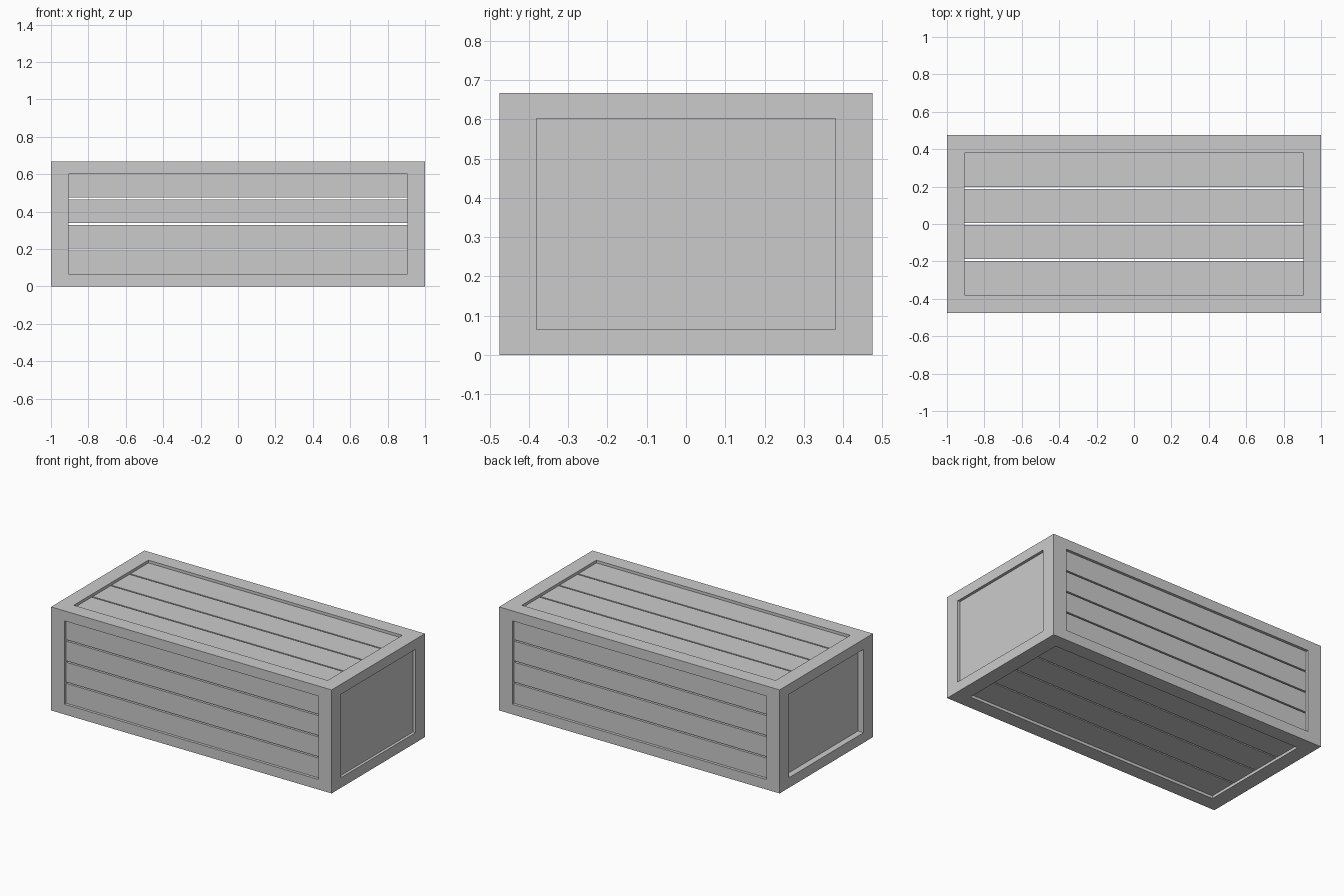
import bpy, bmesh
from itertools import product

if "Cube" in bpy.data.objects:
    bpy.data.objects.remove(bpy.data.objects["Cube"])

HALF = (1.0, 0.475)          # half length, half depth
HEIGHT = 0.667
IN_X, IN_Y = 0.905, 0.38     # half sizes of the framed openings
Z0, Z1 = 0.065, 0.602
RECESS, THICK, GAP = 0.018, 0.03, 0.009


def finish(name, bm):
    bmesh.ops.recalc_face_normals(bm, faces=bm.faces)
    mesh = bpy.data.meshes.new(name)
    bm.to_mesh(mesh)
    bm.free()
    obj = bpy.data.objects.new(name, mesh)
    bpy.context.collection.objects.link(obj)
    return obj


def box(name, lo, hi):
    bm = bmesh.new()
    bmesh.ops.create_cube(bm, size=1)
    for v in bm.verts:
        v.co = [(a + b) / 2 + c * (b - a) for a, b, c in zip(lo, hi, v.co)]
    return finish(name, bm)


def strips(lo, hi, count=4):
    """Split a span into equal boards with narrow gaps."""
    width = (hi - lo - GAP * (count - 1)) / count
    for i in range(count):
        start = lo + i * (width + GAP)
        yield i + 1, start, start + width


# Frame: the beams of a 3x3x3 lattice, skinned as one seamless mesh
lines = [(-HALF[0], -IN_X, IN_X, HALF[0]),
         (-HALF[1], -IN_Y, IN_Y, HALF[1]),
         (0, Z0, Z1, HEIGHT)]
solid = {c for c in product(range(3), repeat=3) if c.count(1) <= 1}
bm = bmesh.new()
for cell in solid:
    for axis, side in product(range(3), (0, 1)):
        near = list(cell)
        near[axis] += 1 if side else -1
        if tuple(near) in solid:
            continue
        corners = []
        for u, w in ((0, 0), (1, 0), (1, 1), (0, 1)):
            idx = list(cell)
            idx[axis] += side
            idx[(axis + 1) % 3] += u
            idx[(axis + 2) % 3] += w
            corners.append(bm.verts.new([lines[a][idx[a]] for a in range(3)]))
        bm.faces.new(corners)
bmesh.ops.remove_doubles(bm, verts=bm.verts, dist=1e-5)
finish("crate_frame", bm)

# Long side boards, front and back
outer, inner = HALF[1] - RECESS, HALF[1] - RECESS - THICK
for i, a, b in strips(Z0, Z1):
    box(f"front_board_{i}", (-IN_X, -outer, a), (IN_X, -inner, b))
    box(f"back_board_{i}", (-IN_X, inner, a), (IN_X, outer, b))

# Lid and floor boards
for i, a, b in strips(-IN_Y, IN_Y):
    box(f"lid_board_{i}", (-IN_X, a, HEIGHT - RECESS - THICK), (IN_X, b, HEIGHT - RECESS))
    box(f"floor_board_{i}", (-IN_X, a, RECESS), (IN_X, b, RECESS + THICK))

# Plain end panels, the left one set deeper
box("right_end_panel", (1 - RECESS - THICK, -IN_Y, Z0), (1 - RECESS, IN_Y, Z1))
box("left_end_panel", (-0.96, -IN_Y, Z0), (-0.96 + THICK, IN_Y, Z1))
